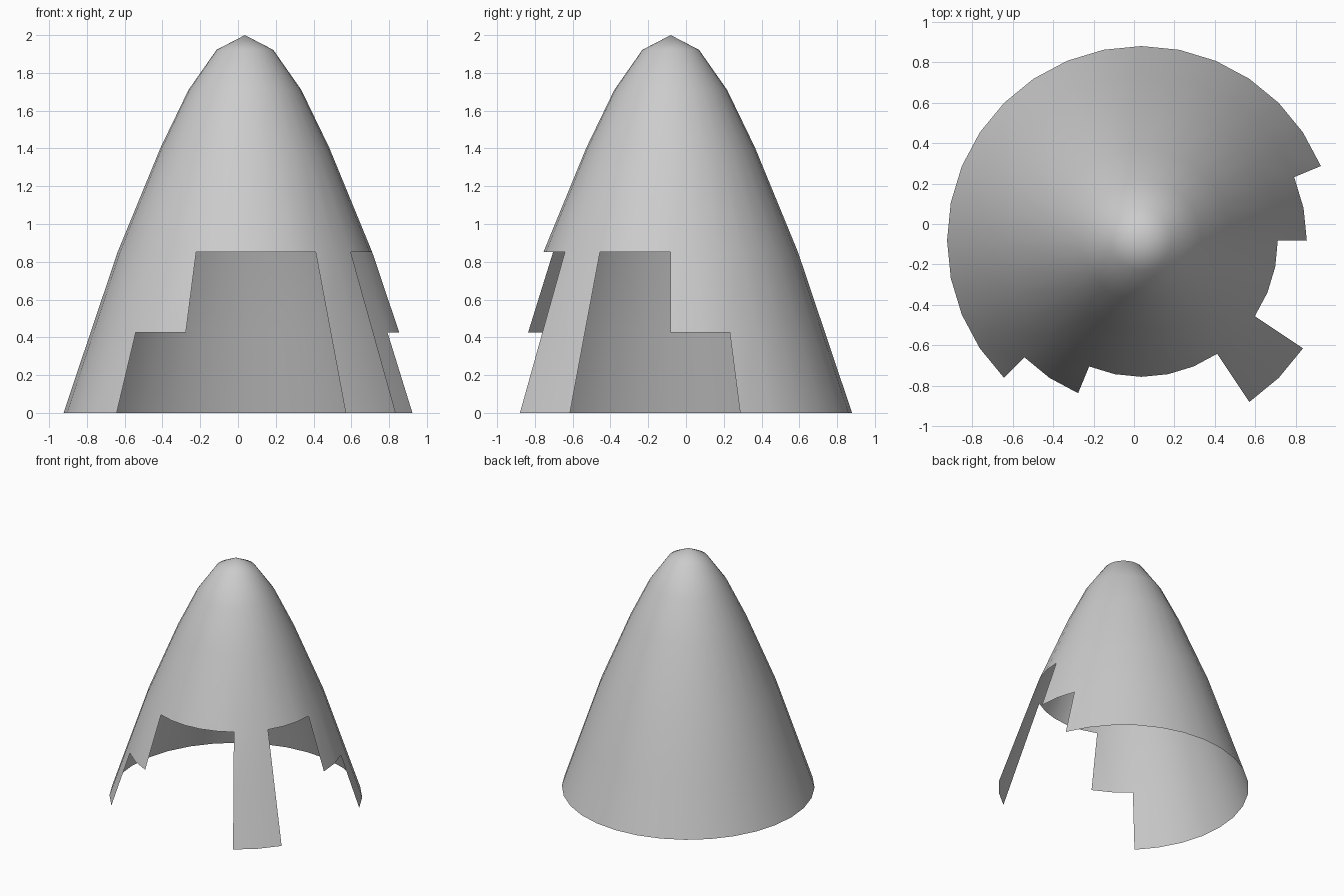
import bpy, bmesh
from math import cos, sin, tau

if "Cube" in bpy.data.objects:
    bpy.data.objects.remove(bpy.data.objects["Cube"])

SIDES = 32
CX, CY = 0.0365, -0.081
# (radius, height) rings from the hem up to just below the tip
PROFILE = [(0.96, 0.0), (0.817, 0.426), (0.674, 0.851),
           (0.447, 1.403), (0.2985, 1.71), (0.15, 1.922)]

# Segments kept in the two skirt rows; the front is cut away in steps
full = set(range(2, 20)) | {27, 28}          # back skirt and front leg
step = full | {0, 1, 20, 21}                 # half-height steps beside the opening
ROWS = [full, step] + [set(range(SIDES))] * 3

bm = bmesh.new()
rings = [[bm.verts.new((CX + r * cos(tau * i / SIDES), CY + r * sin(tau * i / SIDES), z))
          for i in range(SIDES)] for r, z in PROFILE]

# Shell walls
for low, high, keep in zip(rings, rings[1:], ROWS):
    for i in sorted(keep):
        j = (i + 1) % SIDES
        bm.faces.new((low[i], low[j], high[j], high[i]))

# Pointed tip
tip = bm.verts.new((CX, CY, 2.0))
for i in range(SIDES):
    bm.faces.new((rings[-1][i], rings[-1][(i + 1) % SIDES], tip))

# Drop unused hem points and smooth the shell
bmesh.ops.delete(bm, geom=[v for v in bm.verts if not v.link_faces], context='VERTS')
for f in bm.faces:
    f.smooth = True

mesh = bpy.data.meshes.new("cone_shell")
bm.to_mesh(mesh)
bm.free()
shell = bpy.data.objects.new("cone_shell", mesh)
bpy.context.collection.objects.link(shell)
